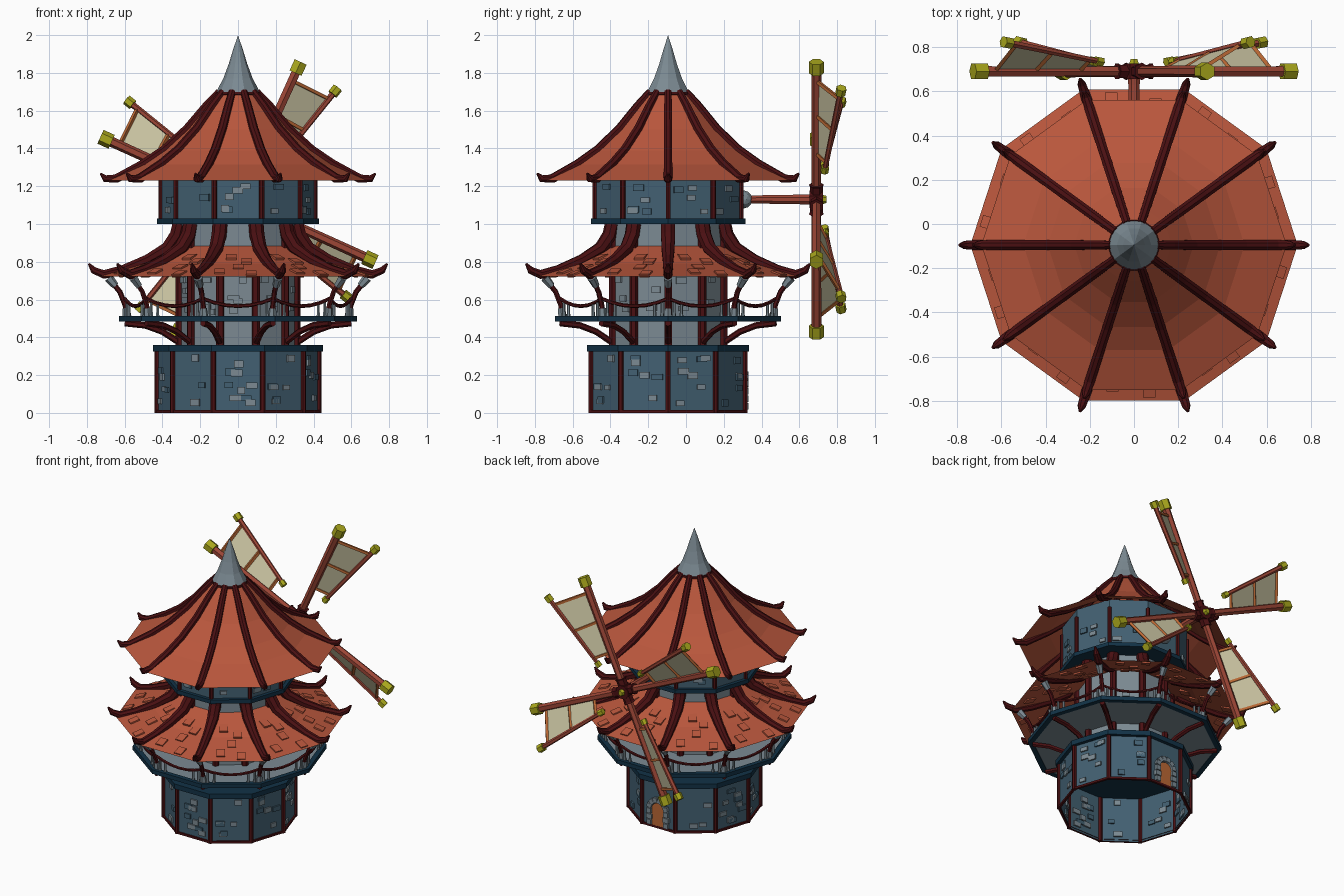
import bpy, bmesh, math, random
from mathutils import Vector, Matrix

if "Cube" in bpy.data.objects:
    bpy.data.objects.remove(bpy.data.objects["Cube"])

random.seed(4)
CY = -0.095          # tower axis in y
N = 10               # sides of the tower
STEP = 2 * math.pi / N
C18 = math.cos(STEP / 2)
Z = Vector((0, 0, 1))


def material(name, r, g, b):
    m = bpy.data.materials.new(name)
    m.diffuse_color = (r, g, b, 1)
    m.use_nodes = True
    m.node_tree.nodes["Principled BSDF"].inputs["Base Color"].default_value = m.diffuse_color
    return m


ROOF = material("roof_orange", 0.49, 0.095, 0.046)
DARK = material("dark_red_wood", 0.068, 0.005, 0.006)
WALL = material("wall_blue", 0.055, 0.118, 0.168)
TRIM = material("trim_navy", 0.006, 0.032, 0.062)
GREY = material("stone_grey", 0.20, 0.255, 0.29)
SAIL = material("sail_cream", 0.62, 0.58, 0.38)
GOLD = material("cap_yellow", 0.40, 0.39, 0.012)
SPAR = material("spar_red", 0.33, 0.06, 0.036)
BEAM = material("beam_orange", 0.50, 0.14, 0.035)


def finish(name, bm, mat):
    bmesh.ops.recalc_face_normals(bm, faces=bm.faces[:])
    me = bpy.data.meshes.new(name)
    bm.to_mesh(me)
    bm.free()
    me.materials.append(mat)
    ob = bpy.data.objects.new(name, me)
    bpy.context.collection.objects.link(ob)
    return ob


def polar(r, a, z):
    return Vector((r * math.cos(a), CY + r * math.sin(a), z))


def lathe(name, profile, mat):
    """Ten-sided revolve of (radius, z) pairs about the tower axis."""
    bm = bmesh.new()
    rings = [[bm.verts.new(polar(r, k * STEP, z)) for k in range(N)] for r, z in profile]
    for a, b in zip(rings, rings[1:]):
        for k in range(N):
            j = (k + 1) % N
            bm.faces.new((a[k], a[j], b[j], b[k]))
    bmesh.ops.remove_doubles(bm, verts=bm.verts[:], dist=1e-5)
    return finish(name, bm, mat)


def tube(bm, pts, radii, sides=6, ref=None, squash=1.0):
    """Tapered tube along a path; ref fixes the sideways axis."""
    pts = [Vector(p) for p in pts]
    if not isinstance(radii, (list, tuple)):
        radii = [radii] * len(pts)
    if ref is None:
        t0 = (pts[-1] - pts[0]).normalized()
        ref = t0.cross(Z if abs(t0.z) < 0.9 else Vector((0, 1, 0)))
    rings = []
    for i, p in enumerate(pts):
        t = (pts[min(i + 1, len(pts) - 1)] - pts[max(i - 1, 0)]).normalized()
        u = (ref - t * ref.dot(t)).normalized()
        v = t.cross(u)
        ring = []
        for s in range(sides):
            a = 2 * math.pi * (s + 0.5) / sides
            ring.append(bm.verts.new(p + radii[i] * (u * math.cos(a) * squash + v * math.sin(a))))
        rings.append(ring)
    for a, b in zip(rings, rings[1:]):
        for s in range(sides):
            j = (s + 1) % sides
            bm.faces.new((a[s], a[j], b[j], b[s]))
    bm.faces.new(rings[0])
    bm.faces.new(rings[-1])


def box(bm, c, x, y, sx, sy, sz):
    x, y = x.normalized(), y.normalized()
    n = x.cross(y)
    m = Matrix((x * sx, y * sy, n * sz)).transposed().to_4x4()
    bmesh.ops.create_cube(bm, size=1, matrix=Matrix.Translation(c) @ m)


def radial(name, path, radii, mat, sides=6, squash=1.0):
    """The same (radius, z) path swept at each of the ten corners."""
    bm = bmesh.new()
    for k in range(N):
        a = k * STEP
        tube(bm, [polar(r, a, z) for r, z in path], radii, sides,
             Vector((-math.sin(a), math.cos(a), 0)), squash)
    return finish(name, bm, mat)


# walls, collars and deck
lathe("base_wall", [(0.425, 0), (0.425, 0.34)], WALL)
lathe("base_foot", [(0.42, 0), (0.436, 0), (0.436, 0.015), (0.42, 0.015)], DARK)
lathe("base_collar", [(0, 0.325), (0.45, 0.325), (0.45, 0.36), (0, 0.36)], TRIM)
lathe("middle_wall", [(0.305, 0.35), (0.305, 1.01)], GREY)
lathe("balcony_deck", [(0.3, 0.487), (0.61, 0.487), (0.61, 0.506), (0.3, 0.506)], GREY)
lathe("balcony_rim", [(0.595, 0.483), (0.63, 0.483), (0.63, 0.512), (0.595, 0.512), (0.595, 0.483)], TRIM)
lathe("upper_collar", [(0, 1.0), (0.43, 1.0), (0.43, 1.028), (0, 1.028)], TRIM)
lathe("upper_wall", [(0.405, 1.02), (0.405, 1.36)], WALL)

# roofs and finial
lathe("lower_roof", [(0.74, 0.722), (0.5, 0.79), (0.3, 0.885)], ROOF)
lathe("upper_roof", [(0.69, 1.23), (0.5, 1.315), (0.39, 1.39), (0.27, 1.5), (0.17, 1.62), (0.1, 1.70)], ROOF)
lathe("finial_ring", [(0.09, 1.68), (0.12, 1.685), (0.12, 1.70), (0.09, 1.70)], DARK)
lathe("finial", [(0, 1.695), (0.118, 1.695), (0.078, 1.77), (0.05, 1.845), (0.027, 1.92), (0, 2.0)], GREY)

# corner posts, roof ribs, brackets and balcony posts
radial("base_posts", [(0.427, 0), (0.427, 0.33)], 0.015, DARK)
radial("middle_posts", [(0.307, 0.36), (0.307, 1.0)], 0.023, DARK)
radial("upper_posts", [(0.407, 1.02), (0.407, 1.3)], 0.014, DARK)
radial("lower_ribs", [(0.31, 1.0), (0.325, 0.94), (0.375, 0.87), (0.48, 0.81), (0.61, 0.757), (0.71, 0.733),
                      (0.765, 0.755), (0.79, 0.79)],
       [0.04, 0.04, 0.037, 0.03, 0.027, 0.025, 0.02, 0.006], DARK, 8)
radial("upper_ribs", [(0.10, 1.70), (0.17, 1.625), (0.27, 1.505), (0.39, 1.395), (0.5, 1.32), (0.645, 1.24),
                      (0.705, 1.24), (0.728, 1.268)],
       [0.02, 0.022, 0.024, 0.024, 0.024, 0.025, 0.02, 0.006], DARK, 8)
radial("balcony_brackets", [(0.31, 0.372), (0.4, 0.43), (0.49, 0.463), (0.6, 0.475)], 0.017, DARK)
radial("balcony_posts", [(0.588, 0.5), (0.597, 0.57), (0.625, 0.64), (0.685, 0.715)], 0.014, DARK)
radial("post_feet", [(0.587, 0.505), (0.593, 0.555)], [0.024, 0.019], GREY)
radial("post_heads", [(0.648, 0.672), (0.685, 0.715)], [0.019, 0.025], GREY)

# sagging rails and balusters
rails, bal = bmesh.new(), bmesh.new()
for k in range(N):
    a, b = polar(0.6, k * STEP, 0), polar(0.6, (k + 1) * STEP, 0)
    tube(rails, [a.lerp(b, t / 6) + Z * (0.605 - 0.16 * (t / 6) * (1 - t / 6)) for t in range(7)], 0.010)
    for t in (0.09, 0.2, 0.8, 0.91):
        p = a.lerp(b, t)
        tube(bal, [p + Z * 0.508, p + Z * 0.535, p + Z * 0.585], [0.011, 0.008, 0.008])
finish("balcony_rails", rails, DARK)
finish("balcony_balusters", bal, GREY)


# scattered bricks on the walls, loose tiles on the lower roof
def bricks(name, R, z0, z1, rows, chance, mat, free=None):
    bm = bmesh.new()
    half = R * math.sin(STEP / 2) - 0.05
    for k in range(N):
        a = (k + 0.5) * STEP
        n = Vector((math.cos(a), math.sin(a), 0))
        t = Vector((-n.y, n.x, 0))
        for i in range(rows):
            for s in (-0.75, 0, 0.75):
                if random.random() > chance or k == free:
                    continue
                z = z0 + (z1 - z0) * (i + random.uniform(0.25, 0.75)) / rows
                c = polar(R * C18, a, z) + t * half * (s + random.uniform(-0.25, 0.25))
                box(bm, c, t, Z, random.uniform(0.04, 0.062), random.uniform(0.026, 0.038), 0.02)
    finish(name, bm, mat)


bricks("base_grey_bricks", 0.425, 0.03, 0.31, 4, 0.27, GREY, 2)
bricks("base_blue_bricks", 0.425, 0.03, 0.31, 4, 0.22, WALL, 2)
bricks("middle_bricks", 0.305, 0.52, 0.73, 4, 0.28, GREY)
bricks("upper_grey_bricks", 0.405, 1.05, 1.22, 3, 0.25, GREY)
bricks("upper_blue_bricks", 0.405, 1.05, 1.22, 3, 0.15, WALL)

tiles = bmesh.new()
for k in range(N):
    a = (k + 0.5) * STEP
    t = Vector((-math.sin(a), math.cos(a), 0))
    for r, z, s in ((0.69, 0.736, 0.5), (0.66, 0.745, -0.45), (0.57, 0.77, 0.05), (0.48, 0.80, 0.45), (0.43, 0.823, -0.3)):
        s += random.uniform(-0.15, 0.15)
        up = (polar(0.4, a, 0.838) - polar(0.74, a, 0.722))
        box(tiles, polar(r * C18, a, z) + t * s * r * 0.25, t, up, 0.055, 0.065, 0.018)
finish("lower_roof_tiles", tiles, ROOF)

# arched door with stone surround on the back face of the base
yd = CY + 0.425 * C18
door, frame = bmesh.new(), bmesh.new()
arch = [(-0.05, 0.015), (0.05, 0.015)] + [(0.05 * math.cos(i * math.pi / 6), 0.13 + 0.05 * math.sin(i * math.pi / 6))
                                          for i in range(7)]
f = door.faces.new([door.verts.new((x, yd + 0.009, z)) for x, z in arch])
bmesh.ops.extrude_face_region(door, geom=[f])
bmesh.ops.translate(door, verts=door.verts[-len(arch):], vec=(0, -0.012, 0))
finish("door", door, BEAM)
X = Vector((1, 0, 0))
for sx in (-1, 1):
    for i in range(3):
        box(frame, Vector((sx * 0.066, yd + 0.006, 0.035 + i * 0.04)), X, Z, 0.034 + 0.01 * (i % 2), 0.034, 0.03)
for i in range(6):
    a = (i + 0.5) * math.pi / 6
    d = Vector((math.cos(a), 0, math.sin(a)))
    box(frame, Vector((0, yd + 0.006, 0.135)) + d * 0.066, d, Vector((-d.z, 0, d.x)), 0.034, 0.03, 0.03)
finish("door_stones", frame, GREY)

# windmill shaft and hub
H = Vector((0, 0.69, 1.13))
Y = Vector((0, 1, 0))
bm = bmesh.new()
tube(bm, [H - Y * 0.4, H - Y * 0.06, H], [0.022, 0.028, 0.032], 8)
finish("shaft", bm, SPAR)
bm = bmesh.new()
bmesh.ops.create_icosphere(bm, subdivisions=2, radius=0.048, matrix=Matrix.Translation(H - Y * 0.385))
finish("shaft_bearing", bm, GREY)
hub, spars, beams, sails, caps = (bmesh.new() for _ in range(5))
tube(hub, [H - Y * 0.035, H + Y * 0.035], 0.05, 8)
tube(caps, [H + Y * 0.03, H + Y * 0.055], [0.026, 0.018], 6)

# four blades: spar, slanted outer bar, cross beams, sail and yellow end caps
for q in range(4):
    a = math.radians(65.5 + 90 * q)
    d = Vector((math.cos(a), 0, math.sin(a)))
    p = Vector((d.z, 0, -d.x))
    inner = H + d * 0.22 + p * 0.10 + Y * 0.045
    outer = H + d * 0.735 + p * 0.23 + Y * 0.13
    ax = (outer - inner).normalized()
    tube(spars, [H, H + d * 0.76], [0.024, 0.027], 6)
    tube(spars, [inner, outer], [0.014, 0.017], 6)
    tube(hub, [H + d * 0.03, H + d * 0.075, H + d * 0.085], [0.034, 0.034, 0.04], 6)
    for r, f in ((0.27, 0.09), (0.49, 0.5), (0.69, 0.9)):
        tube(beams, [H + d * r, inner.lerp(outer, f)], 0.012, 4)
    sails.faces.new([sails.verts.new(v) for v in (H + d * 0.27, H + d * 0.69, inner.lerp(outer, 0.9),
                                                  inner.lerp(outer, 0.09))])
    tube(caps, [H + d * 0.735, H + d * 0.80], 0.04, 6)
    tube(caps, [outer - ax * 0.022, outer + ax * 0.022], 0.028, 6)
    tube(caps, [inner - ax * 0.018, inner + ax * 0.018], 0.022, 6)
finish("hub", hub, DARK)
finish("blade_spars", spars, SPAR)
finish("blade_beams", beams, BEAM)
finish("blade_sails", sails, SAIL)
finish("blade_caps", caps, GOLD)
